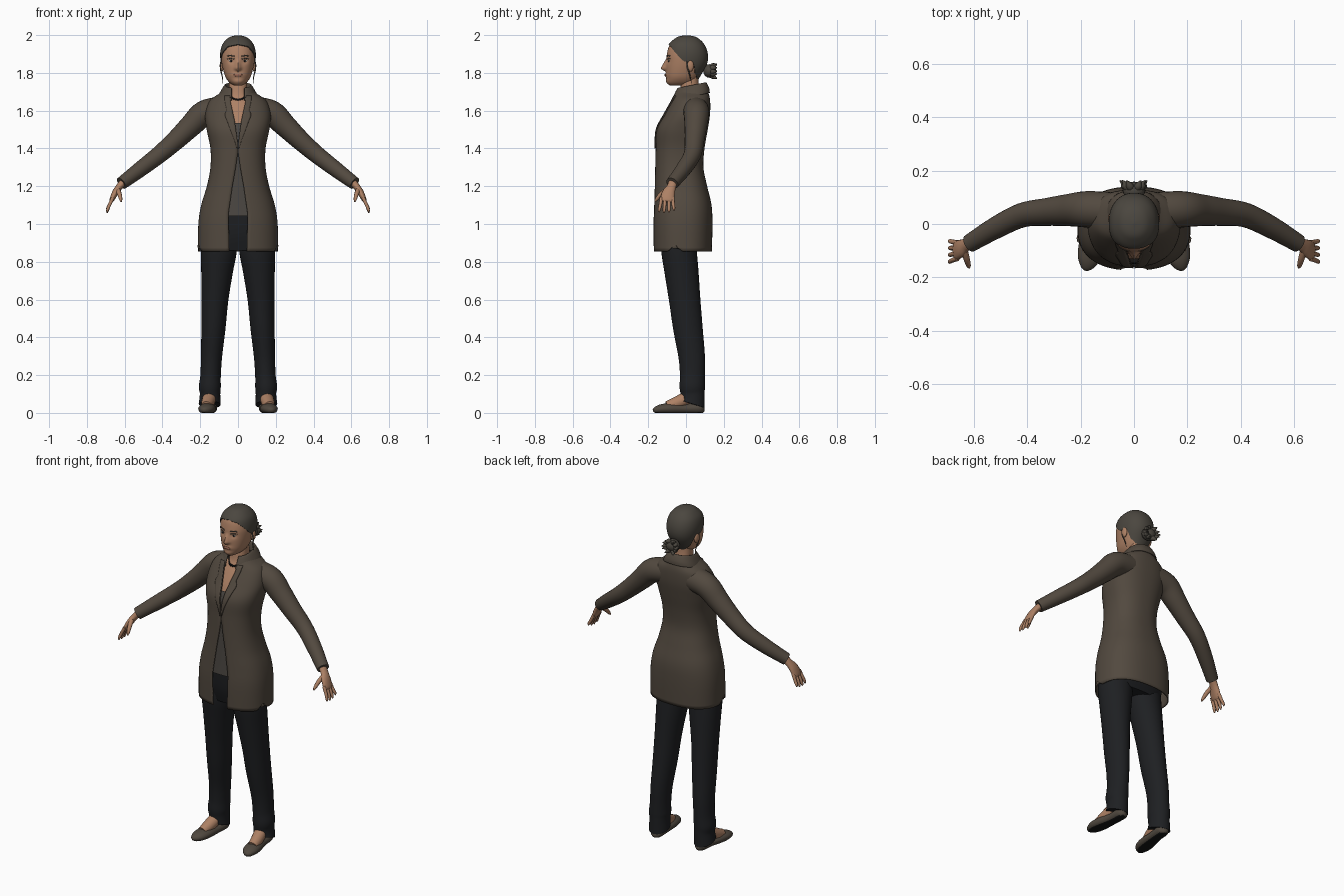
import bpy, bmesh, random
from math import sin, cos, asin, pi, radians, exp, copysign
from mathutils import Vector, Matrix

if "Cube" in bpy.data.objects:
    bpy.data.objects.remove(bpy.data.objects["Cube"])
random.seed(4)
X, Y = Vector((1, 0, 0)), Vector((0, 1, 0))
SIDES = (("left", 1), ("right", -1))


def material(name, *rgb):
    m = bpy.data.materials.new(name)
    m.use_nodes = True
    m.diffuse_color = (*rgb, 1)
    m.node_tree.nodes["Principled BSDF"].inputs["Base Color"].default_value = (*rgb, 1)
    return m


SKIN = material("skin", .42, .22, .13)
HAIR = material("hair", .07, .062, .05)
COAT = material("coat_brown", .085, .067, .05)
SHIRT = material("shirt_grey", .07, .062, .054)
TROUSER = material("trouser_black", .013, .014, .016)
SHOE = material("shoe_brown", .08, .065, .05)
BLACK = material("black", .008, .008, .008)
WHITE = material("eye_white", .5, .47, .42)
LIP = material("lip", .3, .13, .085)


def finish(name, bm, mat, closed):
    if closed:
        bmesh.ops.recalc_face_normals(bm, faces=bm.faces)
    me = bpy.data.meshes.new(name)
    bm.to_mesh(me)
    bm.free()
    me.materials.append(mat)
    me.shade_smooth()
    me.set_sharp_from_angle(angle=radians(55))
    ob = bpy.data.objects.new(name, me)
    bpy.context.scene.collection.objects.link(ob)
    return ob


def grid(name, rows, mat, wrap=True, caps=False, thick=0):
    """Skin a list of point rows; wrap closes each row into a ring."""
    bm = bmesh.new()
    vs = [[bm.verts.new(p) for p in row] for row in rows]
    n = len(vs[0])
    for a, b in zip(vs, vs[1:]):
        for j in range(n if wrap else n - 1):
            k = (j + 1) % n
            bm.faces.new((a[j], a[k], b[k], b[j]))
    if caps:
        bm.faces.new(vs[0][::-1])
        bm.faces.new(vs[-1])
    ob = finish(name, bm, mat, caps)
    if thick:
        mod = ob.modifiers.new("thickness", "SOLIDIFY")
        mod.thickness, mod.offset = thick, -1
    return ob


def dense(rows, k=5):
    """Smooth curve through rows of any width."""
    rows = [Vector(r) for r in rows]
    out = []
    for i in range(len(rows) - 1):
        p0, p1, p2 = rows[max(i - 1, 0)], rows[i], rows[i + 1]
        p3 = rows[min(i + 2, len(rows) - 1)]
        for s in range(k):
            t = s / k
            out.append(p1 + (p2 - p0) * (t / 2) + (2 * p0 - 5 * p1 + 4 * p2 - p3) * (t * t / 2)
                       + (3 * p1 - p0 - 3 * p2 + p3) * (t ** 3 / 2))
    return out + [rows[-1]]


def at(rows, z):
    """Linear lookup in a table whose first column rises."""
    for a, b in zip(rows, rows[1:]):
        if z <= b[0]:
            t = (z - a[0]) / (b[0] - a[0])
            return [u + (v - u) * t for u, v in zip(a, b)]
    return rows[-1]


def oval(row, a, e=2.4):
    """Point on a rounded section (height, half width, front, back); angle 0 is the front."""
    z, w, front, back = row
    mid = (front + back) / 2
    s, c = sin(a), cos(a)
    return Vector((w * copysign(abs(s) ** (2 / e), s),
                   mid + (front - mid) * copysign(abs(c) ** (2 / e), c), z))


def angle_of(x, w, e=2.4):
    return asin(min(1, max(0, x / w)) ** (e / 2))


def ring(row, n=48, start=0, e=2.4):
    if start:
        return [oval(row, start + (2 * pi - 2 * start) * j / n, e) for j in range(n + 1)]
    return [oval(row, 2 * pi * j / n, e) for j in range(n)]


def tube(name, path, mat, side=1, ref=Y, n=16, k=5, tweak=None):
    """Sweep an oval of radii (a, b) along a smooth path."""
    path = dense(path, k)
    rows = []
    for i, p in enumerate(path):
        t = Vector(path[min(i + 1, len(path) - 1)][:3]) - Vector(path[max(i - 1, 0)][:3])
        t.normalize()
        u = (ref - t * ref.dot(t)).normalized()
        v = t.cross(u)
        row = []
        for j in range(n):
            a = 2 * pi * j / n
            q = Vector(p[:3]) + u * cos(a) * p[3] + v * sin(a) * p[-1]
            if tweak:
                q = tweak(q)
            row.append((q.x * side, q.y, q.z))
        rows.append(row)
    return grid(name, rows, mat, caps=True)


def ball(name, mat, pos, size, seg=20):
    bm = bmesh.new()
    bmesh.ops.create_uvsphere(bm, u_segments=seg, v_segments=seg // 2, radius=1,
                              matrix=Matrix.LocRotScale(Vector(pos), None, Vector(size)))
    return finish(name, bm, mat, True)


# Coat body, open down the front
coat = dense([(.855, .212, -.172, .137), (1, .21, -.174, .14), (1.1, .195, -.17, .135),
              (1.2, .165, -.166, .112), (1.3, .146, -.163, .092), (1.4, .146, -.16, .098),
              (1.5, .166, -.155, .115), (1.58, .174, -.115, .127), (1.65, .152, -.077, .128),
              (1.69, .1, -.06, .12), (1.715, .068, -.045, .108)])
gap = [(.8, .045), (1.05, .052), (1.2, .03), (1.3, .012), (1.38, .0005), (1.45, .004),
       (1.55, .018), (1.65, .04), (1.72, .045)]
rows = [ring(r, 72, angle_of(at(gap, r[0])[1], r[1])) for r in coat]
for p in rows[0]:
    # small vent at each side of the hem
    if abs(p.x) > .12:
        p.z += max(0, .04 * (1 - abs(p.y + .06) / .035))
grid("coat_body", rows, COAT, wrap=False, thick=.006)

# Lapels folded over the coat edges
widths = [(1.4, .004), (1.5, .03), (1.58, .048), (1.6, .03), (1.69, .03)]
for label, s in SIDES:
    rows = []
    for i in range(19):
        z = 1.4 + .28 * i / 18
        r, g = at(coat, z), at(gap, z)[1]
        a0, a1 = angle_of(g, r[1]), angle_of(g + at(widths, z)[1], r[1])
        row = [oval(r, a0 + (a1 - a0) * j / 4) for j in range(5)]
        row = [(s * p.x, p.y - .006, p.z) for p in row]
        rows.append(row[::s])
    grid(label + "_lapel", rows, COAT, wrap=False, thick=.006)

# Collar, higher at the nape
collar = dense([(1.675, .106, -.076, .126), (1.7, .093, -.068, .123), (1.735, .07, -.05, .106),
                (1.72, .06, -.045, .096), (1.69, .055, -.04, .09)], 4)
rows = [ring(r, 40, angle_of(.034, r[1])) for r in collar]
for row in rows:
    for p in row:
        p.z += .2 * (p.y - .03)
grid("collar", rows, COAT, wrap=False, thick=.004)

# Shirt, and trouser seat under the coat
inner = [(r[0], r[1] - .012, r[2] + .012, r[3] - .012) for r in coat if 1.03 < r[0] < 1.545]
grid("shirt", [ring(r) for r in inner], SHIRT)
seat = dense([(.86, .18, -.12, .055), (.95, .187, -.142, .1), (1.08, .175, -.15, .11)])
grid("trouser_seat", [ring(r) for r in seat], TROUSER, caps=True)

# Neck and upper chest
neck = dense([(1.5, .12, -.13, .08), (1.56, .13, -.108, .09), (1.62, .11, -.075, .09),
              (1.66, .075, -.05, .085), (1.69, .052, -.036, .075), (1.75, .048, -.026, .066),
              (1.8, .045, -.015, .066)])
grid("neck", [ring(r) for r in neck], SKIN, caps=True)
for i in range(-5, 6):
    p = oval(at(neck, 1.658 + .0008 * i * i), radians(8) * i, 2)
    ball("necklace_bead", BLACK, p, (.006, .006, .007), 10)

# Head with modelled brow, nose, lips and chin
skull = dense([(1.733, .022, -.085, .02), (1.745, .042, -.097, .045), (1.77, .062, -.103, .062),
               (1.8, .074, -.106, .08), (1.85, .086, -.106, .107), (1.9, .09, -.101, .11),
               (1.945, .08, -.088, .094), (1.975, .055, -.058, .066),
               (1.988, .032, -.034, .04), (1.993, .002, 0, .006)], 6)


def bell(d, width):
    return exp(-(d / width) ** 2)


def head_point(z, a):
    p = oval(at(skull, z), a, 2.2)
    if cos(a) > 0:
        x = p.x
        nose = max(0, min((1.876 - z) / .054, (z - 1.806) / .016))
        p.y -= .029 * nose * bell(x, .008 + .008 * nose)
        p.y -= .006 * bell(x, .03) * (bell(z - 1.788, .01) + bell(z - 1.755, .012))
        p.y += .008 * bell(abs(x) - .036, .017) * bell(z - 1.864, .014)
    return p


def face(x, z):
    a = angle_of(abs(x), at(skull, z)[1], 2.2)
    return head_point(z, copysign(a, x))


levels = [1.733 + .26 * sin(pi / 2 * i / 56) for i in range(57)]
grid("head", [[head_point(z, 2 * pi * j / 88) for j in range(88)] for z in levels],
     SKIN, caps=True)

for label, s in SIDES:
    eye = face(.036 * s, 1.864)
    ball(label + "_eye", WHITE, eye, (.014, .004, .006))
    ball(label + "_iris", BLACK, eye + Vector((0, -.0025, 0)), (.006, .003, .006), 12)
    for part, z, r in (("lash", 1.872, .002), ("eyebrow", 1.887, .003)):
        path = [(*face(x, z + .005 * bell(x - .04, .015)), r) for x in (.018, .03, .042, .056)]
        tube(label + "_" + part, path, HAIR, s, n=8)
    ball(label + "_ear", SKIN, (.086 * s, .022, 1.838), (.011, .019, .031))
    tube(label + "_loose_strand", [(.088, .005, 1.87, .004), (.092, .012, 1.82, .004),
                                   (.083, .022, 1.78, .003), (.08, .03, 1.745, .001)],
         HAIR, s, n=6)
ball("lips", LIP, face(0, 1.788) + Vector((0, .002, 0)), (.024, .005, .0075))

# Swept-back hair with a shaped hairline
line = [(0, 1.947), (35, 1.937), (58, 1.907), (84, 1.862), (108, 1.852), (126, 1.8),
        (150, 1.775), (180, 1.768)]
core = Vector((0, 0, 1.87))
rows = []
for i in range(20):
    row = []
    for j in range(72):
        a = 5 * j
        low = at(line, min(a, 360 - a))[1]
        t = 0 if i < 2 else (i - 1) / 18
        p = head_point(low + (1.993 - low) * sin(t * pi / 2), radians(a))
        row.append(core + (p - core) * (1.05 if i else .98))
    rows.append(row)
grid("hair", rows, HAIR, caps=True)

# Bun with loose tufts
ball("bun", HAIR, (0, .125, 1.81), (.042, .034, .036))
for i in range(10):
    a = 2 * pi * i / 10 + random.uniform(-.2, .2)
    c, s, r = cos(a), sin(a), random.uniform(.8, 1.1)
    tube("bun_tuft", [(.015 * c, .125, 1.81 + .015 * s, .014), (.034 * c, .142, 1.81 + .03 * s, .015),
                      (.047 * c * r, .153, 1.81 + .036 * s * r, .009),
                      (.06 * c * r, .163, 1.81 + .041 * s * r, .002)], HAIR, ref=X, n=8, k=3)


def floor(p):
    return Vector((p.x, p.y, max(0, p.z)))


def hem(p):
    if p.z < .06:
        p.z -= .3 * (p.y - .035)
    return p


for label, s in SIDES:
    # Arm and hand
    tube(label + "_sleeve", [(.09, .05, 1.605, .07), (.18, .055, 1.585, .068),
                             (.25, .052, 1.52, .06), (.33, .045, 1.443, .052),
                             (.42, .033, 1.365, .046), (.52, -.015, 1.288, .041),
                             (.617, -.073, 1.215, .034)], COAT, s, n=24)
    tube(label + "_palm", [(.6, -.065, 1.23, .024, .021), (.63, -.078, 1.195, .025, .018),
                           (.65, -.092, 1.165, .034, .017), (.667, -.1, 1.13, .036, .013),
                           (.672, -.102, 1.118, .03, .008)], SKIN, s)
    for i, finger in enumerate(("little", "ring", "middle", "index")):
        y, drop = -.07 - .02 * i, (.012, .002, 0, .004)[i]
        tip = y + .006 - .006 * i
        tube(label + "_" + finger + "_finger",
             [(.662, y, 1.14, .0095), (.681, (y + tip) / 2, 1.1, .009),
              (.691, tip, 1.07 + drop, .0075), (.692, tip, 1.058 + drop, .002)], SKIN, s, n=10, k=3)
    tube(label + "_thumb", [(.638, -.095, 1.185, .014), (.628, -.13, 1.16, .012),
                            (.621, -.155, 1.132, .009), (.618, -.165, 1.118, .003)],
         SKIN, s, X, n=10)
    # Trouser leg
    tube(label + "_trouser_leg", [(.15, .035, .045, .058, .064), (.148, .035, .1, .054, .064),
                                  (.149, .033, .14, .058, .067), (.145, .034, .2, .054, .066),
                                  (.14, .03, .3, .056, .07), (.13, .01, .45, .064, .078),
                                  (.122, -.007, .6, .071, .083), (.111, -.024, .75, .084, .09),
                                  (.102, -.037, .86, .095, .094), (.1, -.04, .95, .09, .095)],
         TROUSER, s, X, n=32, tweak=hem)
    # Foot and flat shoe with dark sole
    tube(label + "_foot", [(.148, .04, .12, .034), (.152, 0, .078, .036), (.16, -.05, .052, .034),
                           (.167, -.1, .034, .028)], SKIN, s, X)
    shoe = tube(label + "_shoe", [(.142, .094, .03, .012, .018), (.145, .075, .027, .034, .032),
                                  (.15, 0, .022, .037, .027), (.162, -.08, .022, .045, .03),
                                  (.17, -.13, .02, .041, .026), (.177, -.162, .015, .024, .017),
                                  (.179, -.174, .012, .008, .007)], SHOE, s, X, 24, tweak=floor)
    shoe.data.materials.append(BLACK)
    for f in shoe.data.polygons:
        f.material_index = int(f.normal.z < -.8)
